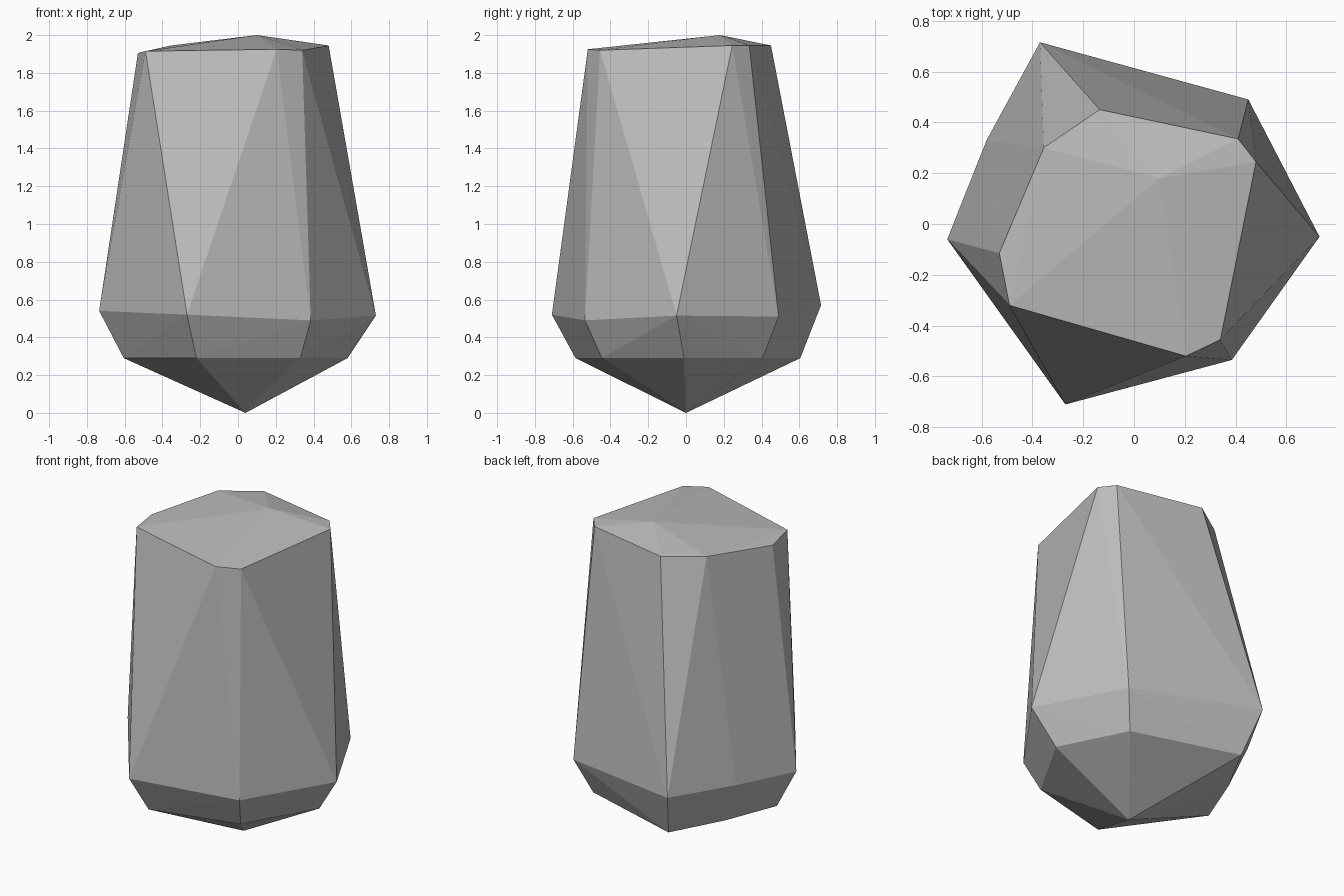
import bpy
import bmesh

cube = bpy.data.objects.get("Cube")
if cube:
    bpy.data.objects.remove(cube, do_unlink=True)

# Plain stone grey
stone = bpy.data.materials.new("stone grey")
stone.use_nodes = True
grey = (0.5, 0.5, 0.5, 1.0)
stone.diffuse_color = grey
stone.node_tree.nodes["Principled BSDF"].inputs["Base Color"].default_value = grey

# Tips and irregular rings of the boulder, from bottom to top
bottom_tip = [(0.04, 0, 0)]
base_ring = [(x, y, 0.29) for x, y in (
    (-0.605, -0.05), (-0.22, -0.585), (0.33, -0.445), (0.58, -0.01),
    (0.37, 0.405), (-0.3, 0.605), (-0.475, 0.28))]
belly_ring = [
    (-0.735, -0.06, 0.54), (-0.27, -0.71, 0.52), (0.385, -0.535, 0.49),
    (0.73, -0.05, 0.515), (0.45, 0.49, 0.51), (-0.37, 0.715, 0.57),
    (-0.58, 0.33, 0.56)]
shoulder_ring = [
    (-0.53, -0.115, 1.905), (-0.49, -0.32, 1.915), (0.205, -0.52, 1.925),
    (0.34, -0.455, 1.92), (0.48, 0.245, 1.945), (0.41, 0.335, 1.945),
    (-0.135, 0.45, 1.945), (-0.355, 0.3, 1.945)]
top_tip = [(0.1, 0.18, 2)]

# Faceted boulder: convex skin over the rings
bm = bmesh.new()
for point in bottom_tip + base_ring + belly_ring + shoulder_ring + top_tip:
    bm.verts.new(point)
bmesh.ops.convex_hull(bm, input=bm.verts[:])
bmesh.ops.recalc_face_normals(bm, faces=bm.faces[:])
for face in bm.faces:
    face.smooth = False

mesh = bpy.data.meshes.new("boulder")
bm.to_mesh(mesh)
bm.free()
mesh.materials.append(stone)
boulder = bpy.data.objects.new("boulder", mesh)
bpy.context.collection.objects.link(boulder)
